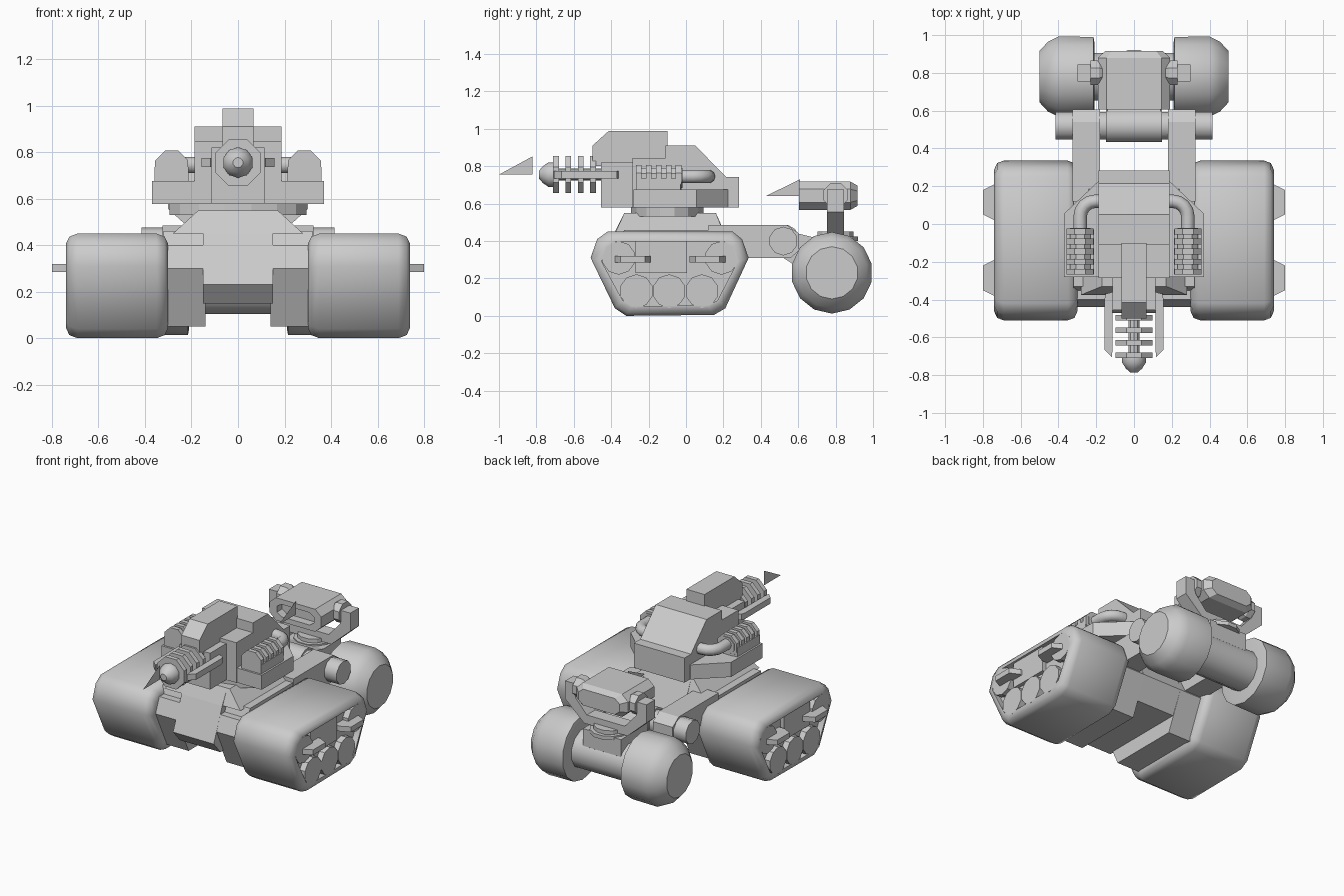
import bpy, bmesh, math
from mathutils import Vector

if "Cube" in bpy.data.objects:
    bpy.data.objects.remove(bpy.data.objects["Cube"])


def finish(name, bm, mirror=False, smooth=None):
    bmesh.ops.recalc_face_normals(bm, faces=bm.faces)
    me = bpy.data.meshes.new(name)
    bm.to_mesh(me)
    bm.free()
    ob = bpy.data.objects.new(name, me)
    bpy.context.collection.objects.link(ob)
    if mirror:
        ob.modifiers.new("mirror", 'MIRROR').use_mirror_merge = False
    if smooth:
        bpy.ops.object.select_all(action='DESELECT')
        ob.select_set(True)
        bpy.context.view_layer.objects.active = ob
        bpy.ops.object.shade_smooth_by_angle(angle=math.radians(smooth))
    return ob


def place(u, v, t, axis):
    # u, v lie in the profile plane, t runs along the axis
    return Vector({'X': (t, u, v), 'Y': (u, t, v), 'Z': (u, v, t)}[axis])


def loft(name, sections, mirror=False, smooth=None):
    bm = bmesh.new()
    rings = [[bm.verts.new(p) for p in s] for s in sections]
    n = len(rings[0])
    for a, b in zip(rings, rings[1:]):
        for i in range(n):
            j = (i + 1) % n
            bm.faces.new((a[i], a[j], b[j], b[i]))
    bm.faces.new(rings[0])
    bm.faces.new(rings[-1])
    return finish(name, bm, mirror, smooth)


def prism(name, pts, axis, a, b, mirror=False):
    return loft(name, [[place(u, v, t, axis) for u, v in pts] for t in (a, b)], mirror)


def box(name, x, y, z, mirror=False):
    return prism(name, [(x[0], y[0]), (x[1], y[0]), (x[1], y[1]), (x[0], y[1])], 'Z', *z, mirror)


def lathe(name, prof, axis, c, n=8, mirror=False, smooth=None, squash=1):
    ang = [2 * math.pi * (i + .5) / n for i in range(n)]
    return loft(name, [[place(c[0] + r * math.cos(a), c[1] + r * squash * math.sin(a), t, axis)
                        for a in ang] for t, r in prof], mirror, smooth)


def scaled(pts, su, sv, t, c):
    return [place(c[0] + (u - c[0]) * su, c[1] + (v - c[1]) * sv, t, 'X') for u, v in pts]


def blade(name, y0, y1, z0, z1):
    # flat single-face triangle on the centre plane
    bm = bmesh.new()
    bm.faces.new([bm.verts.new(p) for p in ((0, y0, z0), (0, y1, z0), (0, y1, z1))])
    return finish(name, bm)


# Main tracks: rounded outline, chamfered sides, recessed wheel bay
outline = [(-.51, .31), (-.475, .41), (-.42, .45), (.25, .45), (.30, .41), (.335, .31),
           (.21, .04), (.15, .005), (-.32, .0), (-.38, .04)]
mid = (-.087, .225)
loft("track", [scaled(outline, *s, mid) for s in
               ((.89, .80, .30), (.97, .94, .315), (1, 1, .35), (1, 1, .69), (.97, .94, .725),
                (.89, .80, .74), (.86, .77, .74), (.86, .77, .70))], True, 50)
for i, (y, z) in enumerate([(-.265, .132), (-.09, .132), (.085, .132), (-.36, .31), (.19, .31)]):
    lathe(f"road_wheel_{i}", [(.68, .09), (.74, .09)], 'X', (y, z), 10, True)
prism("wheel_bay_box", [(-.27, .285), (-.27, .40), (.005, .40), (.005, .285), (.005, .23), (-.27, .23)],
      'X', .68, .725, True)
for y in (-.285, .115):
    prism("side_step", [(.70, y - .095), (.74, y - .095), (.80, y - .065), (.80, y + .065),
                        (.74, y + .095), (.70, y + .095)], 'Z', .285, .32, True)

# Hull: side hubs next to the tracks and a central body
prism("hull_side", [(-.44, .30), (-.40, .40), (.22, .40), (.27, .30), (.16, .05), (-.32, .05)],
      'X', .14, .32, True)
prism("hull_body", [(-.47, .23), (-.38, .45), (-.33, .55), (.16, .55), (.20, .46), (.27, .30),
                    (.20, .15), (-.40, .15)], 'X', -.15, .15)
prism("hull_deck", [(-.36, .38), (-.33, .46), (.19, .46), (.22, .38)], 'X', -.32, .32)
loft("hull_top", [[(-x, y0, z), (x, y0, z), (x, y1, z), (-x, y1, z)]
                  for x, y0, y1, z in ((.28, -.375, .20, .45), (.17, -.33, .16, .55))])

# Turret ring and turret body
lathe("turret_neck", [(.52, .17), (.56, .17)], 'Z', (0, -.12), 16)
lathe("turret_ring", [(.53, .30), (.578, .30)], 'Z', (0, -.10), 16, squash=.66)
prism("turret_base", [(-.37, -.28), (.37, -.28), (.37, .055), (.19, .225), (-.19, .225), (-.37, .055)],
      'Z', .578, .675)
prism("turret_body", [(-.285, .578), (-.285, .845), (-.11, .845), (-.11, .91), (.05, .91),
                      (.215, .742), (.283, .742), (.283, .578)], 'X', -.187, .187)
prism("turret_hump", [(-.50, .80), (-.50, .91), (-.415, .987), (-.10, .987), (-.10, .80)],
      'X', -.067, .067)

# Front gun: mount, barrel, cooling rings, ball tip, side rails
box("gun_mount", (-.113, .113), (-.455, -.27), (.578, .82))
lathe("gun_barrel", [(-.72, .032), (-.40, .032)], 'Y', (0, .755), 10)
for i in range(4):
    y = -.695 + i * .066
    lathe(f"gun_ring_{i}", [(y - .015, .107), (y + .015, .107)], 'Y', (0, .755), 8)
lathe("gun_tip", [(-.785, .022), (-.765, .045), (-.735, .066), (-.71, .066), (-.695, .035)],
      'Y', (0, .755), 10, smooth=40)
prism("gun_rail", [(.113, -.36), (.15, -.37), (.157, -.40), (.157, -.665), (.118, -.705), (.113, -.66)],
      'Z', .735, .775, True)
blade("gun_flash", -1.0, -.82, .755, .853)

# Coil pods with hoses on both sides of the turret
lathe("coil_core", [(-.25, .058), (-.02, .058)], 'Y', (.285, .738), 8, True)
for i in range(5):
    y = -.252 + i * .053
    lathe(f"coil_ring_{i}", [(y - .015, .077), (y + .015, .077)], 'Y', (.285, .735), 8, True)
box("coil_foot", (.212, .358), (-.267, -.03), (.66, .735), True)
hose = [((.285, -.03), 0)]
hose += [((.205 + .08 * math.cos(a), .04 + .08 * math.sin(a)), a)
         for a in [math.radians(d) for d in (0, 22, 45, 68, 90)]]
hose += [((.17, .12), math.pi / 2)]
loft("coil_hose", [[(x + .036 * math.cos(b) * math.cos(a), y + .036 * math.cos(b) * math.sin(a),
                     .745 + .036 * math.sin(b)) for b in [2 * math.pi * k / 10 for k in range(10)]]
                   for (x, y), a in hose], True, 40)

# Tow arms and hinge bar to the rear axle
prism("tow_arm", [(.12, .31), (.12, .485), (.54, .485), (.605, .44), (.605, .35), (.56, .31)],
      'X', .18, .325, True)
lathe("hinge_bar", [(-.415, .077), (.415, .077)], 'X', (.52, .40), 10, smooth=40)
lathe("hinge_sleeve", [(-.147, .09), (.147, .09)], 'X', (.52, .40), 12, smooth=40)
prism("axle_link", [(.52, .31), (.52, .48), (.60, .44), (.70, .415), (.885, .415), (.885, .30), (.78, .15),
                    (.66, .22)], 'X', -.14, .14)

# Rear wheels and axle
lathe("rear_axle", [(-.25, .13), (.25, .13)], 'X', (.78, .23), 12, smooth=40)
lathe("rear_wheel", [(.21, .19), (.215, .216), (.40, .218), (.455, .19), (.50, .14)], 'X',
      (.78, .23), 14, True, 40)

# Rear gun: turntable, yoke, pivots and head with recessed front
lathe("yoke_turntable", [(.40, .125), (.425, .125), (.425, .10), (.45, .10)], 'Z', (0, .80), 12)
yoke = [(.0, .43), (.16, .43), (.30, .555), (.30, .675), (.225, .675), (.225, .585), (.14, .49), (.0, .49)]
prism("yoke", yoke, 'Y', .755, .845, True)
lathe("yoke_pivot", [(.15, .045), (.185, .07), (.23, .07)], 'X', (.80, .645), 8, True)


def octo(sx, sz, y):
    pts = [(.19, .035), (.145, .075), (-.145, .075), (-.19, .035),
           (-.19, -.035), (-.145, -.075), (.145, -.075), (.19, -.035)]
    return [(x * sx, y, .642 + z * sz) for x, z in pts]


loft("rear_head", [octo(.72, .55, .66), octo(.72, .55, .605), octo(1, 1, .605), octo(1, 1, .88),
                   octo(.8, .72, .917)])
blade("rear_flash", .43, .61, .642, .73)
